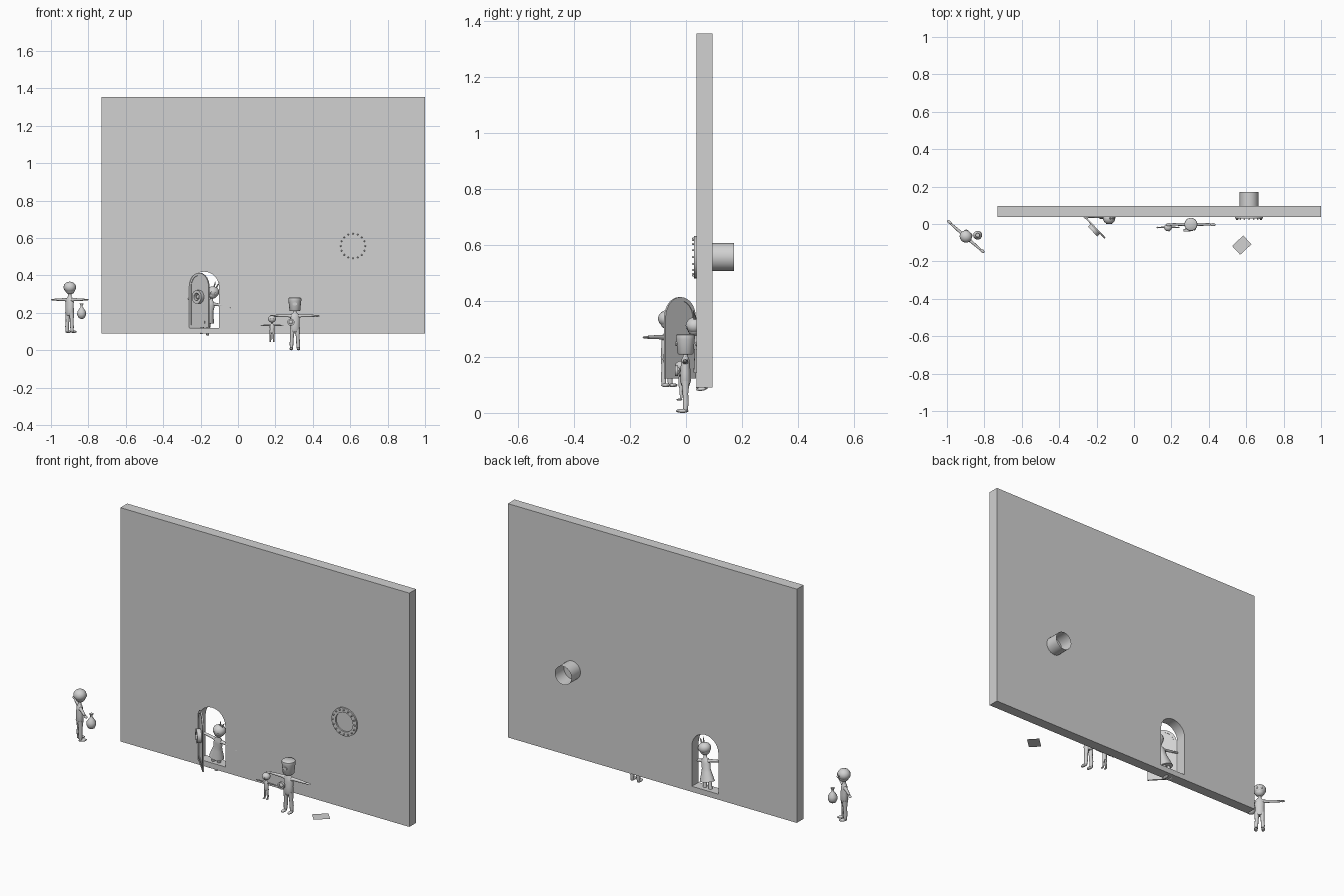
import bpy, bmesh, math
from mathutils import Matrix, Vector

if "Cube" in bpy.data.objects:
    bpy.data.objects.remove(bpy.data.objects["Cube"])

grey = bpy.data.materials.new("plain grey")
grey.diffuse_color = (0.64, 0.64, 0.64, 1)
grey.use_nodes = True
grey.node_tree.nodes["Principled BSDF"].inputs["Base Color"].default_value = grey.diffuse_color
I = Matrix.Identity(4)


def finish(ob, smooth=True):
    ob.data.materials.clear()
    ob.data.materials.append(grey)
    if smooth:
        bpy.ops.object.select_all(action='DESELECT')
        ob.select_set(True)
        bpy.context.view_layer.objects.active = ob
        bpy.ops.object.shade_smooth_by_angle(angle=math.radians(40))
    return ob


def from_bm(name, bm, m=I):
    bmesh.ops.recalc_face_normals(bm, faces=bm.faces[:])
    bm.transform(m)
    me = bpy.data.meshes.new(name)
    bm.to_mesh(me)
    bm.free()
    ob = bpy.data.objects.new(name, me)
    bpy.context.collection.objects.link(ob)
    return finish(ob)


def loft(name, secs, m=I, axis='z', n=14, caps=True):
    """Skin elliptical sections (x, y, z, ra, rb) stacked along an axis."""
    bm = bmesh.new()
    rings = []
    for x, y, z, ra, rb in secs:
        ring = []
        for i in range(n):
            a = 2 * math.pi * i / n
            c, s = ra * math.cos(a), rb * math.sin(a)
            off = {'z': (c, s, 0), 'x': (0, c, s), 'y': (c, 0, s)}[axis]
            ring.append(bm.verts.new(Vector((x, y, z)) + Vector(off)))
        rings.append(ring)
    for r, q in zip(rings, rings[1:]):
        for i in range(n):
            j = (i + 1) % n
            bm.faces.new((r[i], r[j], q[j], q[i]))
    if caps:
        bm.faces.new(rings[0])
        bm.faces.new(rings[-1])
    return from_bm(name, bm, m)


def ball(name, loc, radii, m=I, u=14, v=9):
    bm = bmesh.new()
    bmesh.ops.create_uvsphere(bm, u_segments=u, v_segments=v, radius=1)
    bm.transform(Matrix.Translation(loc) @ Matrix.Diagonal((*radii, 1)))
    return from_bm(name, bm, m)


def plate(name, loops, y0, y1, m=I):
    """Extrude x-z outlines (inner loops become holes) from y0 to y1."""
    cu = bpy.data.curves.new(name, 'CURVE')
    cu.dimensions = '2D'
    cu.fill_mode = 'BOTH'
    cu.extrude = (y1 - y0) / 2
    for pts in loops:
        sp = cu.splines.new('POLY')
        sp.points.add(len(pts) - 1)
        for p, (x, z) in zip(sp.points, pts):
            p.co = (x, z, 0, 1)
        sp.use_cyclic_u = True
    tmp = bpy.data.objects.new(name, cu)
    me = bpy.data.meshes.new_from_object(tmp)
    bpy.data.objects.remove(tmp)
    me.transform(m @ Matrix.Translation((0, (y0 + y1) / 2, 0)) @ Matrix.Rotation(math.pi / 2, 4, 'X'))
    me.name = name
    ob = bpy.data.objects.new(name, me)
    bpy.context.collection.objects.link(ob)
    return finish(ob)


def rect(x0, x1, z0, z1):
    return [(x0, z0), (x1, z0), (x1, z1), (x0, z1)]


def arch(x0, x1, z0, z1, n=14):
    r, c = (x1 - x0) / 2, (x0 + x1) / 2
    return [(x0, z0), (x1, z0)] + [(c + r * math.cos(math.pi * i / n), z1 - r + r * math.sin(math.pi * i / n))
                                   for i in range(n + 1)]


def circle(x, z, r, n=28):
    return [(x + r * math.cos(2 * math.pi * i / n), z + r * math.sin(2 * math.pi * i / n)) for i in range(n)]


# Wall with arched doorway
plate("wall", [rect(-0.73, 1.0, 0.09, 1.355), arch(-0.26, -0.102, 0.12, 0.42)], 0.037, 0.095)

# Open door, hinged on the left of the opening
D = Matrix.Translation((-0.258, 0.033, 0)) @ Matrix.Rotation(math.radians(-46.5), 4, 'Z')
plate("door", [arch(0, 0.15, 0.122, 0.414)], -0.002, 0.002, D)
for y0, y1 in ((-0.004, -0.002), (0.002, 0.004)):
    plate("door_border", [arch(0, 0.15, 0.122, 0.414), arch(0.014, 0.136, 0.136, 0.4)], y0, y1, D)
plate("kick_plate", [rect(0.03, 0.12, 0.142, 0.156)], -0.006, -0.002, D)
plate("wreath", [circle(0.078, 0.285, 0.036), circle(0.078, 0.285, 0.02)], -0.024, -0.003, D)
ball("wreath_bow", (0.078, -0.012, 0.285), (0.014, 0.008, 0.012), D, 8, 6)

# Round window: studded front ring and open pipe behind
plate("window_ring", [circle(0.615, 0.557, 0.076), circle(0.615, 0.557, 0.052)], 0.029, 0.04)
for i in range(16):
    a = 2 * math.pi * i / 16
    ball("ring_stud", (0.615 + 0.066 * math.cos(a), 0.028, 0.557 + 0.066 * math.sin(a)),
         (0.004, 0.007, 0.004), I, 8, 6)
loft("window_pipe", [(0.615, y, 0.557, 0.05, 0.05) for y in (0.085, 0.172)], axis='y', n=24, caps=False)

# Loose flat card on the floor
bm = bmesh.new()
bmesh.ops.create_grid(bm, x_segments=1, y_segments=1, size=0.5)
bm.transform(Matrix.Translation((0.576, -0.113, 0.09)) @ Matrix.Rotation(math.radians(43), 4, 'Z')
             @ Matrix.Diagonal((0.082, 0.064, 1, 1)))
from_bm("flat_card", bm)


def figure(name, loc, height, turn=0, lean=0, head=1.0, dress=False, bucket=False, tip=0, reach=1.0):
    """Person with arms held out, facing -y, one unit tall before scaling."""
    m = (Matrix.Translation(loc) @ Matrix.Rotation(math.radians(turn), 4, 'Z')
         @ Matrix.Rotation(math.radians(tip), 4, 'X')
         @ Matrix.Rotation(math.radians(lean), 4, 'Y') @ Matrix.Scale(height, 4))
    for s in (-1, 1):
        loft(name + "_leg", [(s * 0.065, 0, 0.03, 0.028, 0.03), (s * 0.062, 0.005, 0.13, 0.036, 0.038),
                             (s * 0.055, 0, 0.24, 0.034, 0.036), (s * 0.048, 0, 0.4, 0.048, 0.055)], m, n=10)
        ball(name + "_foot", (s * 0.068, -0.04, 0.025), (0.036, 0.08, 0.026), m, 10, 6)
        loft(name + "_arm", [(s * x, 0, z, r, r) for x, z, r in
                             ((0.05, 0.64, 0.04), (0.12, 0.65, 0.03), (0.24, 0.65, 0.026),
                              (0.36 * reach, 0.648, 0.02))], m, 'x', 10)
        ball(name + "_hand", (s * 0.4 * reach, -0.005, 0.648), (0.055, 0.03, 0.018), m, 10, 6)
    body = [(0.34, 0.07, 0.05), (0.4, 0.095, 0.07), (0.5, 0.088, 0.065), (0.6, 0.092, 0.06),
            (0.67, 0.08, 0.05), (0.71, 0.035, 0.033), (0.78, 0.03, 0.03)]
    if dress:
        body = [(0.26, 0.15, 0.12), (0.34, 0.13, 0.1), (0.44, 0.1, 0.08)] + body[2:]
    loft(name + "_body", [(0, 0, z, a, b) for z, a, b in body], m)
    if bucket:
        prof = ((0.735, 0.09), (0.75, 0.102), (0.93, 0.12), (0.95, 0.124), (0.98, 0.12), (0.995, 0.1))
        loft(name + "_head", [(0, 0, z, r, r) for z, r in prof], m)
        loft(name + "_mask", [(0, y, 0.87, 0.045, 0.03) for y in (-0.125, -0.1)], m, 'y', 10)
    else:
        ball(name + "_head", (0, -0.005, 0.89), (0.125 * head, 0.12 * head, 0.11 * head), m)
        ball(name + "_jaw", (0, -0.012, 0.84), (0.095 * head, 0.095 * head, 0.09), m)
        for s in (-1, 1):
            ball(name + "_eye", (s * 0.045, -0.11 * head, 0.885), (0.018, 0.014, 0.02), m, 8, 6)
    return m


# Four people
figure("bag_carrier", (-0.9, -0.068, 0.092), 0.275, turn=139, reach=1.06)
host = figure("door_opener", (-0.182, 0.068, 0.085), 0.265, lean=12, dress=True, tip=9, reach=1.05)
for x in (0.0, 0.04):
    loft("hair_tuft", [(x, 0.01, 0.97, 0.02, 0.02), (x * 1.6, 0.01, 1.05, 0.012, 0.012),
                       (x * 2.4, 0.01, 1.1, 0.002, 0.002)], host, n=8)
figure("masked_visitor", (0.304, -0.002, 0), 0.284, bucket=True, reach=1.04)
figure("small_visitor", (0.182, -0.018, 0.044), 0.138, head=1.25)

# Tied sack in front of the carrier
sack = ((0.168, 0.006), (0.174, 0.017), (0.19, 0.024), (0.206, 0.023), (0.222, 0.013),
        (0.231, 0.006), (0.237, 0.005), (0.249, 0.011))
loft("sack", [(-0.836, -0.06, z, r, r) for z, r in sack])

# Small round pail by the visitors
plate("pail_rim", [circle(0.283, 0.15, 0.019, 16), circle(0.283, 0.15, 0.011, 16)], -0.04, -0.028)
ball("pail", (0.283, -0.03, 0.15), (0.013, 0.01, 0.013), I, 10, 6)
